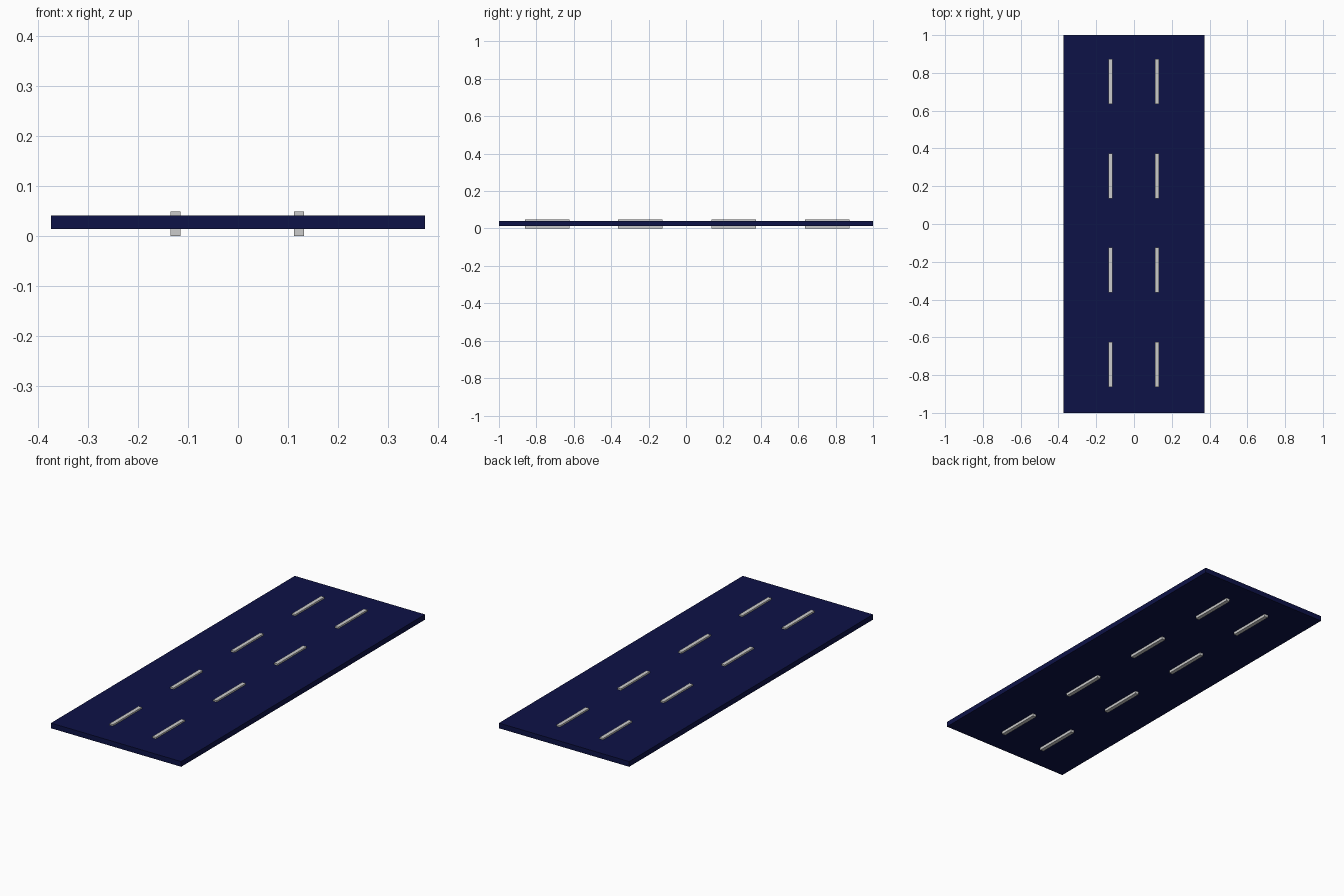
import bpy

if "Cube" in bpy.data.objects:
    bpy.data.objects.remove(bpy.data.objects["Cube"])

def material(name, color):
    m = bpy.data.materials.new(name)
    m.diffuse_color = (*color, 1)
    m.use_nodes = True
    m.node_tree.nodes["Principled BSDF"].inputs["Base Color"].default_value = m.diffuse_color
    return m

def box(name, center, size, mat=None, bevel=0):
    bpy.ops.mesh.primitive_cube_add(size=1, location=center)
    ob = bpy.context.object
    ob.name = name
    ob.scale = size
    bpy.ops.object.transform_apply(location=False, rotation=False, scale=True)
    if mat:
        ob.data.materials.append(mat)
    if bevel:
        mod = ob.modifiers.new("soft_edges", 'BEVEL')
        mod.width = bevel
        mod.segments = 2
    return ob

navy = material("navy", (0.004, 0.006, 0.063))

# Flat panel
box("panel", (0, 0, 0.0275), (0.748, 2.0, 0.027), navy)

# Two rows of four strips passing through the panel
for side, x in (("left", -0.125), ("right", 0.122)):
    for i in range(4):
        y = -0.743 + i * 0.499
        box(f"{side}_strip_{i + 1}", (x, y, 0.0245), (0.02, 0.238, 0.049))
